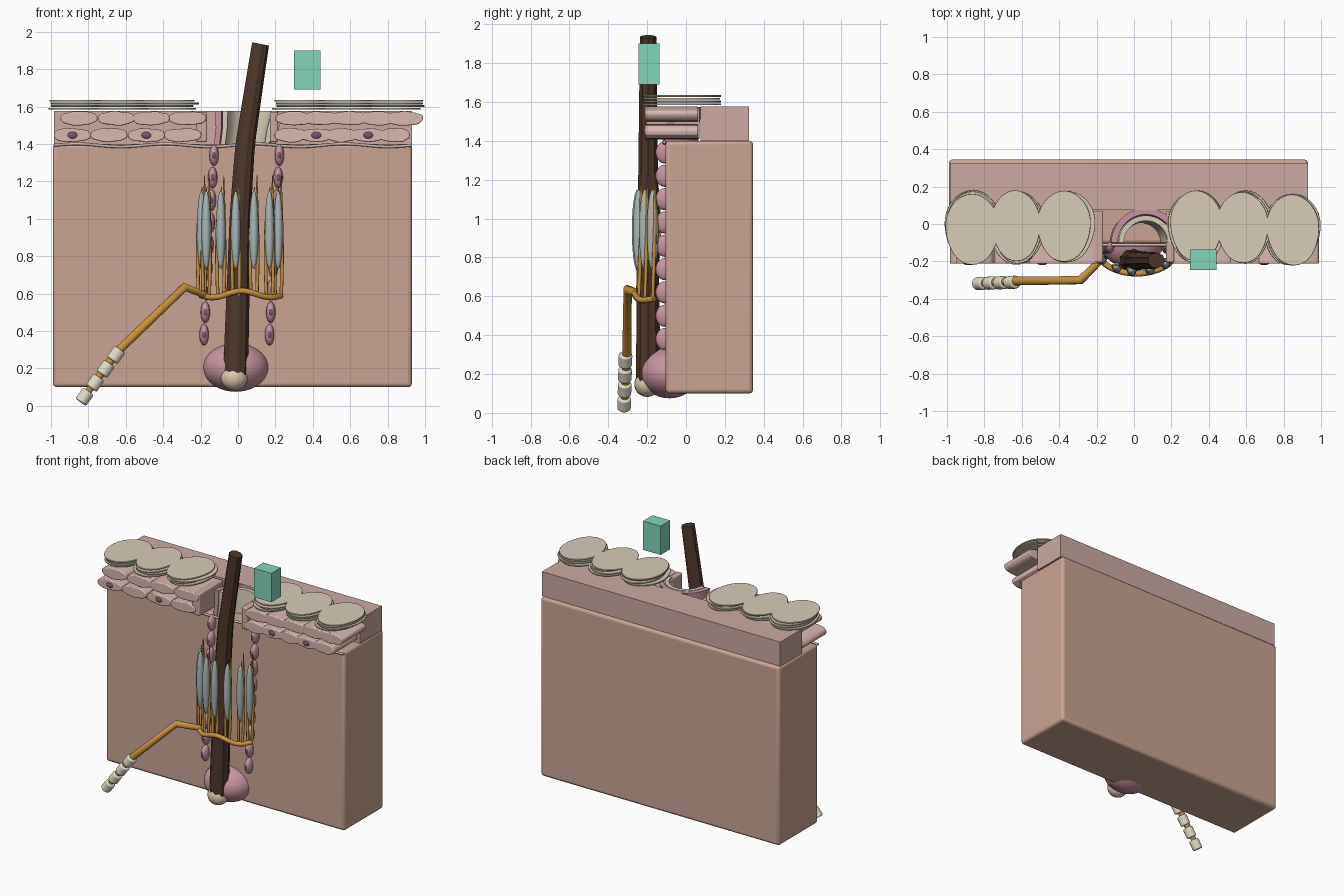
import bpy, bmesh, math, random
from mathutils import Vector

if "Cube" in bpy.data.objects:
    bpy.data.objects.remove(bpy.data.objects["Cube"])
random.seed(4)


def mat(name, hexcol):
    m = bpy.data.materials.new(name)
    rgb = [int(hexcol[i:i + 2], 16) / 255 for i in (0, 2, 4)]
    m.diffuse_color = [((c + 0.055) / 1.055) ** 2.4 for c in rgb] + [1]
    m.use_nodes = True
    m.node_tree.nodes["Principled BSDF"].inputs["Base Color"].default_value = m.diffuse_color
    return m


DERM, EPI, CELL = mat("dermis", "c9a594"), mat("epidermis", "cbaaa3"), mat("cell", "d8b8b0")
HORN, PINK, HAIR = mat("horn", "d8ccb8"), mat("sheath", "c795a0"), mat("hair", "4f382a")
NUC, GOLD, GREY = mat("nucleus", "7d5570"), mat("nerve", "c8933c"), mat("glia", "a9b8b8")
CREAM, GREEN = mat("cream", "dcc8b0"), mat("tab", "84d6ba")
WHITE = mat("myelin", "e2ddcc")


def finish(name, bm, m, smooth=True, bevel=0):
    bmesh.ops.recalc_face_normals(bm, faces=bm.faces[:])
    me = bpy.data.meshes.new(name)
    bm.to_mesh(me)
    bm.free()
    o = bpy.data.objects.new(name, me)
    bpy.context.collection.objects.link(o)
    me.materials.append(m)
    bpy.context.view_layer.objects.active = o
    bpy.ops.object.select_all(action='DESELECT')
    o.select_set(True)
    if smooth:
        bpy.ops.object.shade_smooth_by_angle(angle=math.radians(40))
    if bevel:
        b = o.modifiers.new("bevel", 'BEVEL')
        b.width, b.segments = bevel, 3
    return o


def box(name, lo, hi, m, bevel=0):
    bm = bmesh.new()
    bmesh.ops.create_cube(bm, size=1)
    for v in bm.verts:
        v.co = [lo[i] + (v.co[i] + .5) * (hi[i] - lo[i]) for i in range(3)]
    return finish(name, bm, m, bevel > 0, bevel)


def ball(name, c, r, m, seg=20):
    bm = bmesh.new()
    bmesh.ops.create_uvsphere(bm, u_segments=seg, v_segments=seg // 2 + 2, radius=1)
    for v in bm.verts:
        v.co = [c[i] + v.co[i] * r[i] for i in range(3)]
    return finish(name, bm, m)


def prism(name, pts, axis, a, b, m, bevel=0):
    # outline in x/z (axis 1) or x/y (axis 2), extruded from a to b
    bm = bmesh.new()
    put = (lambda p, t: (p[0], t, p[1])) if axis == 1 else (lambda p, t: (p[0], p[1], t))
    lo = [bm.verts.new(put(p, a)) for p in pts]
    hi = [bm.verts.new(put(p, b)) for p in pts]
    bm.faces.new(lo)
    bm.faces.new(hi)
    for i in range(len(pts)):
        j = (i + 1) % len(pts)
        bm.faces.new((lo[i], lo[j], hi[j], hi[i]))
    return finish(name, bm, m, True, bevel)


def tube(name, pts, radii, m, res=4, spline='NURBS'):
    cu = bpy.data.curves.new(name, 'CURVE')
    cu.dimensions, cu.bevel_depth, cu.bevel_resolution = '3D', 1, res
    cu.use_fill_caps = True
    s = cu.splines.new(spline)
    s.points.add(len(pts) - 1)
    for p, q, r in zip(s.points, pts, radii):
        p.co, p.radius = (*q, 1), r
    if spline == 'NURBS':
        s.order_u, s.use_endpoint_u, s.resolution_u = 3, True, 8
    o = bpy.data.objects.new(name, cu)
    bpy.context.collection.objects.link(o)
    cu.materials.append(m)
    return o


def axis_x(z):  # the hair leans and bends to +x near the top
    return -.02 + .03 * z + .045 * max(0, z - 1.0) ** 1.2 + (.04 * max(0, z - 1.4) / .54)


# tissue blocks
box("dermis", (-.99, -.105, .1), (.93, .345, 1.4), DERM, .02)
box("epidermis_back", (-.985, .075, 1.4), (.93, .325, 1.577), EPI)

# two rows of epidermal cells, running front to back
for row, z, starts in ((0, 1.447, (-.885, -.69, -.49, -.295, .07, .27, .47, .66, .85)),
                       (1, 1.537, (-.85, -.65, -.465, -.27, .125, .31, .505, .69, .88))):
    for i, x in enumerate(starts):
        if x > 0 and row == 0:
            x = .28 + (i - 4) * .14 * .99
            w = .085
        elif x > 0:
            x, w = .30 + (i - 4) * .1475, .1
        else:
            w = .1
        h = .037
        pts = []
        for k in range(20):
            a = k / 20 * math.tau
            c, s = math.cos(a), math.sin(a)
            pts.append((x + w * c, z + h * math.copysign(abs(s) ** .75, s) + random.uniform(-.003, .003)))
        prism("epidermal_cell", pts, 1, -.212, .062, CELL, .006)
        if row == 0 and i in (0, 2, 5, 7):
            ball("cell_nucleus", (x, -.212, z), (.026, .008, .018), NUC, 12)

# end walls next to the opening
for x0, x1 in ((-.225, -.165), (.17, .215)):
    box("epidermis_edge", (x0, -.205, 1.41), (x1, .07, 1.57), EPI, .008)

# overlapping flat horn discs
for x in (-.865, -.615, -.37, .34, .58, .845):
    for k in range(4):
        dx, dy = random.uniform(-.018, .018), random.uniform(-.012, .012)
        rx, ry = .135 + random.uniform(-.006, .01), .19
        p = random.uniform(-.2, .2)
        pts = [(x + dx + rx * math.cos(a) * (1 + .03 * math.sin(3 * a + p)) + .03 * p * math.sin(a),
                -.02 + dy + ry * math.sin(a)) for a in [j / 32 * math.tau for j in range(32)]]
        z = 1.584 + k * .014
        prism("horn_disc", pts, 2, z, z + .009, HORN, .003)


# half sheaths open to the front, flaring at the skin surface
def sheath(name, r0, r1, m):
    bm = bmesh.new()
    rows = []
    for k in range(15):
        z = .3 + k / 14 * 1.275
        f = 1 + .12 * max(0, (z - 1.42) / .155) ** 2
        ring = []
        for r, rng in ((r0, range(21)), (r1, range(20, -1, -1))):
            for j in rng:
                a = j / 20 * math.pi
                ring.append(bm.verts.new((axis_x(z) + r * f * math.cos(a), -.1 + r * f * math.sin(a), z)))
        rows.append(ring)
    n = len(rows[0])
    for p, q in zip(rows, rows[1:]):
        for j in range(n):
            bm.faces.new((p[j], p[(j + 1) % n], q[(j + 1) % n], q[j]))
    for ring in (rows[0], rows[-1]):
        for j in range(20):
            bm.faces.new((ring[j], ring[j + 1], ring[n - 2 - j], ring[n - 1 - j]))
    return finish(name, bm, m)


sheath("outer_sheath", .135, .165, PINK)
sheath("inner_sheath", .105, .13, HORN)

# wavy membrane under the epidermis
pts = [(-.985 + i * 1.915 / 28, -.112, 1.393 + .008 * math.sin(i * .9)) for i in range(29)]
tube("basement_membrane", pts, [.008] * 29, CELL, 2)

# fluted hair shaft
bm = bmesh.new()
rows = []
for k in range(29):
    z = .15 + k / 28 * 1.785
    t = k / 28
    r = .066 - .022 * t
    ring = []
    for j in range(36):
        a = j / 36 * math.tau
        rr = r * (1 + .05 * math.cos(9 * a))
        ring.append(bm.verts.new((axis_x(z) + rr * math.cos(a), -.195 + rr * .93 * math.sin(a),
                                  z - .2 * rr * math.cos(a) * t)))
    rows.append(ring)
for p, q in zip(rows, rows[1:]):
    for j in range(36):
        bm.faces.new((p[j], p[(j + 1) % 36], q[(j + 1) % 36], q[j]))
bm.faces.new(rows[0])
bm.faces.new(rows[-1])
finish("hair_shaft", bm, HAIR)

# bulb and papilla
ball("hair_bulb", (-.012, -.085, .205), (.175, .15, .13), PINK, 36)
ball("papilla", (-.02, -.2, .148), (.072, .066, .066), CREAM, 24)

# columns of sheath cells on both sides
for side in (-1, 1):
    for k in range(9):
        z = .38 + k * .12
        x = .02 + side * .17 + (z - .86) * .055 + (-.005 if side < 0 else .005)
        ball("sheath_cell", (x, -.11, z), (.025, .046, .057), PINK, 16)
        ball("sheath_cell_nucleus", (x, -.15, z), (.011, .008, .02), NUC, 10)


# nerve arc around the hair
def arc(x):
    return -.12 - .145 * math.sqrt(max(0, 1 - ((x - .015) / .225) ** 2))


xs = [-.2 + i * .43 / 14 for i in range(15)]
tube("nerve_arc", [(x, arc(x), .597 + .018 * math.cos((x - .02) * 20)) for x in xs], [.016] * 15, GOLD)
nerve = [(-.16, -.175, .585), (-.285, -.3, .635), (-.65, -.305, .285), (-.835, -.318, .03)]
tube("nerve_fibre", nerve, [.018, .024, .024, .018], GOLD, 4, 'POLY')

# insulating segments at the end of the nerve
d = Vector((-.55, -.03, -.77)).normalized()
for k in range(4):
    c = Vector((-.652, -.312, .272)) + Vector((-.056, -.002, -.0745)) * k
    bpy.ops.mesh.primitive_cylinder_add(vertices=24, radius=.035, depth=.072, location=c)
    o = bpy.context.object
    o.name = "myelin_segment"
    o.rotation_euler = d.to_track_quat('Z', 'Y').to_euler()
    o.data.materials.append(WHITE)
    bpy.ops.object.shade_smooth_by_angle()
    b = o.modifiers.new("bevel", 'BEVEL')
    b.width, b.segments = .009, 3

# lance-shaped nerve endings with glial spindles
for x in (-.195, -.17, -.092, -.012, .085, .168, .215):
    y = arc(x) + .015
    ball("glial_spindle", (x, y, .94), (.025, .03, .21), GREY, 20)
    for s in (-1, 1):
        gx = x + s * .016
        tube("lance_ending", [(gx, y, .59), (gx + s * .006, y + .006, .75), (gx, y + .012, 1.05),
                              (gx - s * .01 + .01, y + .012, 1.2 + s * .03)],
             [.009, .01, .01, .002], GOLD, 2)

# loose green tab
box("green_tab", (.3, -.245, 1.69), (.44, -.137, 1.9), GREEN)
